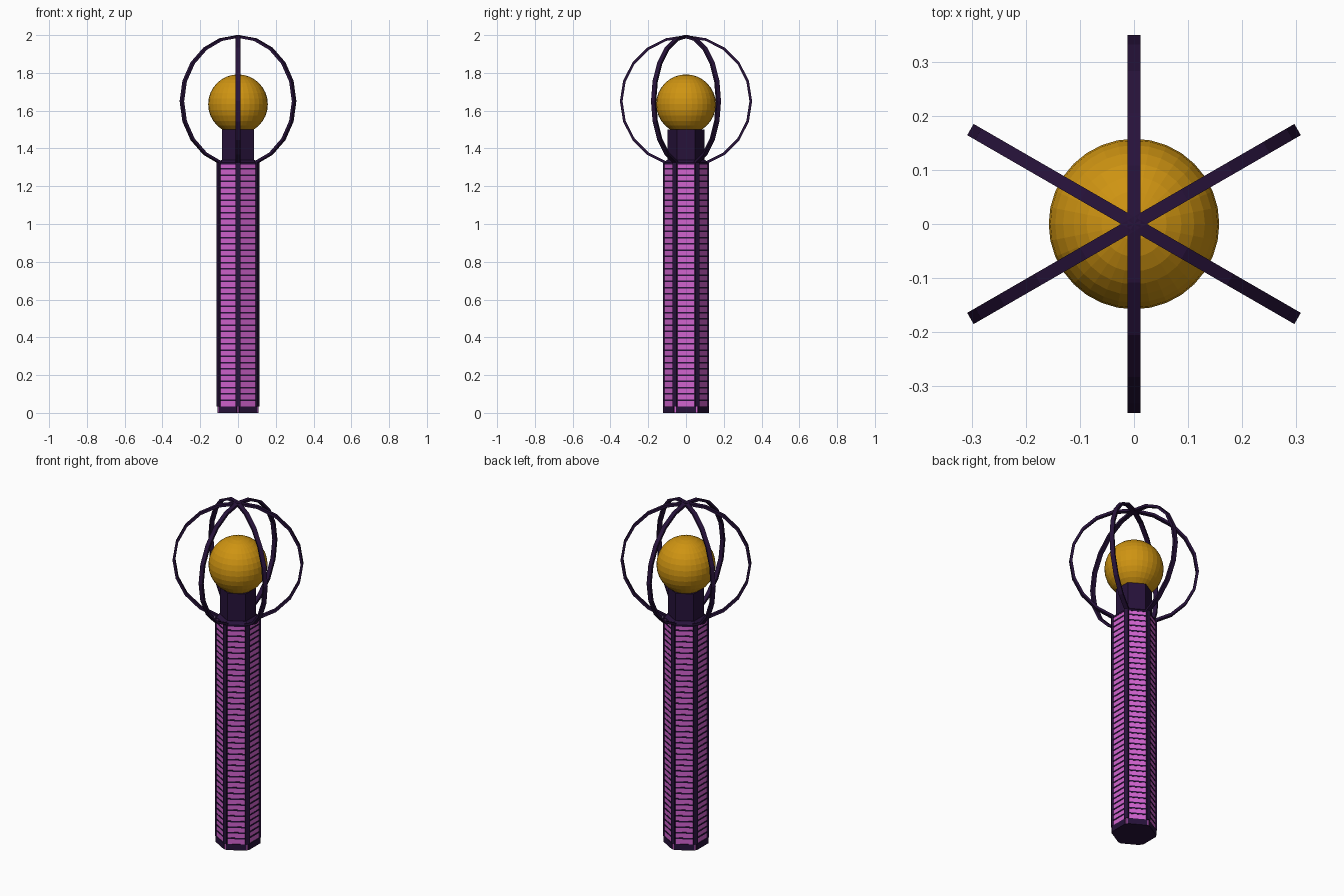
import bpy, bmesh, math
from mathutils import Matrix, Vector

if "Cube" in bpy.data.objects:
    bpy.data.objects.remove(bpy.data.objects["Cube"])


def material(name, col):
    m = bpy.data.materials.new(name)
    m.diffuse_color = (*col, 1)
    m.use_nodes = True
    m.node_tree.nodes["Principled BSDF"].inputs["Base Color"].default_value = m.diffuse_color
    return m


DARK = material("dark purple", (0.020, 0.006, 0.042))
PINK = material("orchid pink", (0.64, 0.125, 0.62))
GOLD = material("amber gold", (0.62, 0.295, 0.006))


def finish(name, bm, mat):
    bmesh.ops.recalc_face_normals(bm, faces=bm.faces)
    me = bpy.data.meshes.new(name)
    bm.to_mesh(me)
    bm.free()
    me.materials.append(mat)
    ob = bpy.data.objects.new(name, me)
    bpy.context.collection.objects.link(ob)
    return ob


def hex_stack(name, profile, mat):
    """Six-sided solid with corners on +-y, from (radius, z) pairs."""
    bm = bmesh.new()
    rings = []
    for r, z in profile:
        rings.append([bm.verts.new((r * math.cos(math.radians(30 + 60 * i)),
                                    r * math.sin(math.radians(30 + 60 * i)), z))
                      for i in range(6)])
    for a, b in zip(rings, rings[1:]):
        for i in range(6):
            j = (i + 1) % 6
            bm.faces.new((a[i], a[j], b[j], b[i]))
    bm.faces.new(rings[0])
    bm.faces.new(rings[-1])
    return finish(name, bm, mat)


def add_box(bm, angle, r0, r1, half_w, z0, z1):
    """Box between two radii, turned about z to the given angle."""
    m = (Matrix.Rotation(math.radians(angle), 4, 'Z')
         @ Matrix.Translation(((r0 + r1) / 2, 0, (z0 + z1) / 2))
         @ Matrix.Diagonal((r1 - r0, 2 * half_w, z1 - z0, 1)))
    bmesh.ops.create_cube(bm, size=1, matrix=m)


TOP = 1.325
BASE = 0.035
CORE_R = 0.12
APO = CORE_R * math.cos(math.radians(30))

# Pink column core, dark sole, shoulder and neck
hex_stack("column_core", [(CORE_R, 0.003), (CORE_R, TOP)], PINK)
hex_stack("column_sole", [(CORE_R - 0.001, 0), (CORE_R - 0.001, 0.003)], DARK)
hex_stack("shoulder", [(0.122, TOP - 0.01), (0.122, TOP), (0.099, TOP + 0.015)], DARK)
hex_stack("neck", [(0.097, TOP), (0.097, 1.5)], DARK)

# Corner posts
bm = bmesh.new()
for i in range(6):
    add_box(bm, 30 + 60 * i, 0.10, 0.123, 0.012, BASE, TOP)
finish("corner_posts", bm, DARK)

# Base trim plates, leaving the pink corners showing
bm = bmesh.new()
for i in range(6):
    add_box(bm, 60 * i, APO - 0.004, APO + 0.004, 0.054, 0, BASE)
finish("base_trim", bm, DARK)

# Thin dark bars across each pink panel
bm = bmesh.new()
COUNT = 39
step = (TOP - BASE) / COUNT
for i in range(6):
    for k in range(1, COUNT):
        z = BASE + k * step
        add_box(bm, 60 * i, APO - 0.002, APO + 0.002, 0.052, z - 0.004, z + 0.004)
finish("panel_bars", bm, DARK)

# Globe
bm = bmesh.new()
bmesh.ops.create_uvsphere(bm, u_segments=32, v_segments=16, radius=0.158,
                          matrix=Matrix.Translation((0, 0, 1.634)))
finish("globe", bm, GOLD)

# Cage: six flat-band arcs rising from the corners to the top
bm = bmesh.new()
R, THICK, HALF, CZ = 0.35, 0.014, 0.012, 1.65
for i in range(6):
    rot = Matrix.Rotation(math.radians(30 + 60 * i), 3, 'Z')
    prev = None
    for k in range(1, 11):
        t = math.radians(18 * k)
        ring = [bm.verts.new(rot @ Vector((r * math.sin(t), w, CZ - r * math.cos(t))))
                for r, w in ((R, -HALF), (R, HALF), (R - THICK, HALF), (R - THICK, -HALF))]
        if prev:
            for a in range(4):
                b = (a + 1) % 4
                bm.faces.new((prev[a], prev[b], ring[b], ring[a]))
        else:
            bm.faces.new(ring)
        prev = ring
    bm.faces.new(prev)
finish("cage", bm, DARK)
